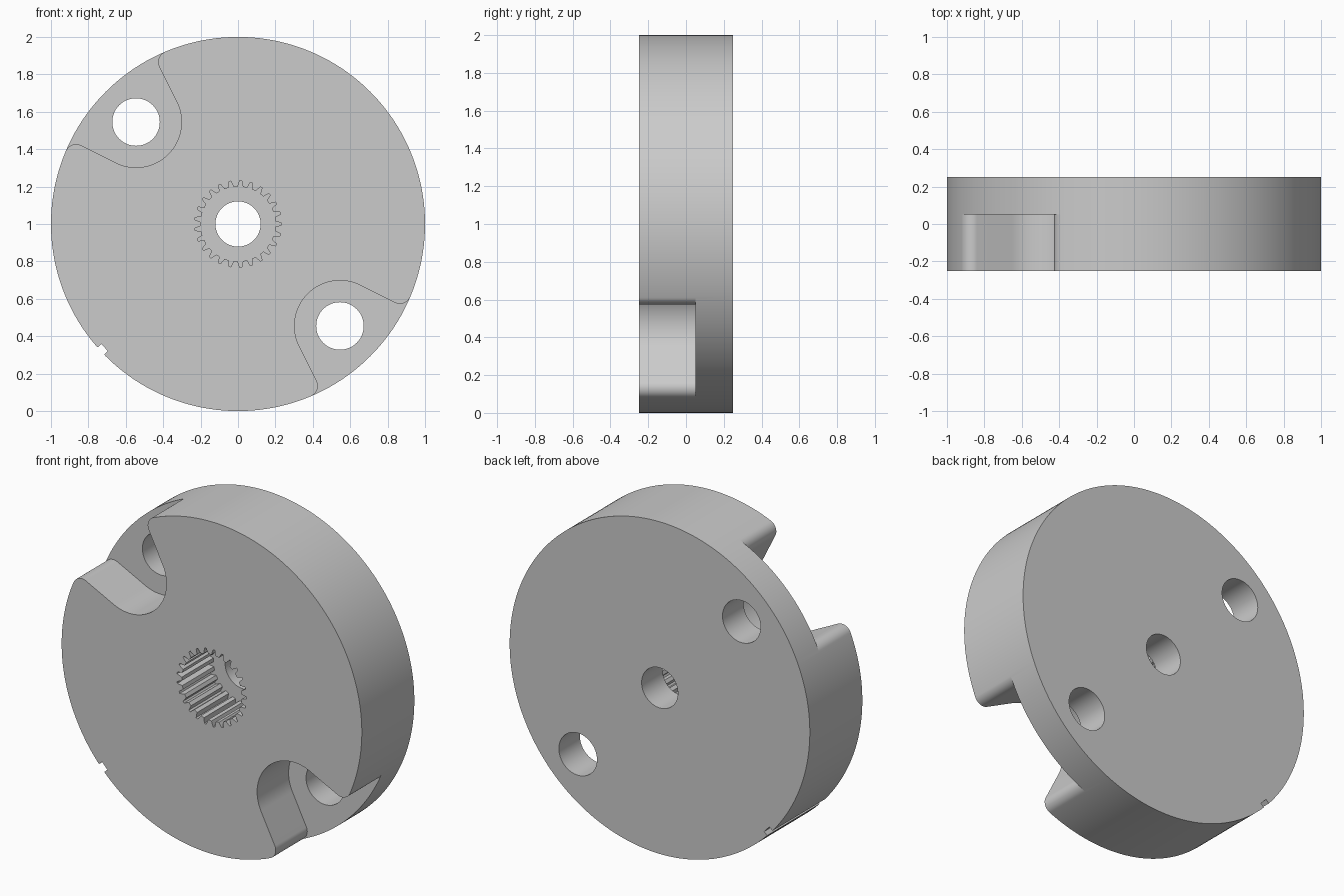
import bpy
import bmesh
from math import sin, cos, pi, radians, atan2, sqrt

cube = bpy.data.objects.get("Cube")
if cube:
    bpy.data.objects.remove(cube, do_unlink=True)

grey = bpy.data.materials.new("light grey")
grey.use_nodes = True
colour = (0.6, 0.6, 0.6, 1)
grey.diffuse_color = colour
grey.node_tree.nodes["Principled BSDF"].inputs["Base Color"].default_value = colour

FRONT, FLOOR, BACK = -0.25, 0.05, 0.25
CENTRE_Z = 1.0


def arc(cx, cz, r, start, end, steps):
    """Points along an arc, angles in radians."""
    return [(cx + r * cos(start + (end - start) * i / steps),
             cz + r * sin(start + (end - start) * i / steps))
            for i in range(steps + 1)]


def circle(cx, cz, r, steps):
    return arc(cx, cz, r, 0, 2 * pi, steps)[:-1]


def rotate(points, angle):
    c, s = cos(angle), sin(angle)
    return [(x * c - z * s, x * s + z * c) for x, z in points]


def prism(name, points, y0, y1):
    """Extrude a profile, drawn around the disc axis, from y0 to y1."""
    bm = bmesh.new()
    face = bm.faces.new([bm.verts.new((x, y0, z + CENTRE_Z)) for x, z in points])
    moved = bmesh.ops.extrude_face_region(bm, geom=[face])["geom"]
    bmesh.ops.translate(bm, vec=(0, y1 - y0, 0),
                        verts=[v for v in moved if isinstance(v, bmesh.types.BMVert)])
    bmesh.ops.recalc_face_normals(bm, faces=bm.faces)
    mesh = bpy.data.meshes.new(name)
    bm.to_mesh(mesh)
    bm.free()
    mesh.materials.append(grey)
    obj = bpy.data.objects.new(name, mesh)
    bpy.context.collection.objects.link(obj)
    return obj


def pocket_profile():
    """Flared slot along +x: round inner end, straight sides, rounded rim corners."""
    centre, radius, fillet, flare = 0.771, 0.243, 0.06, radians(18.43)
    normal = flare + pi / 2
    # Fillet is tangent to the flared side and to the rim
    foot_x = centre + (radius + fillet) * cos(normal)
    foot_z = (radius + fillet) * sin(normal)
    along = foot_x * cos(flare) + foot_z * sin(flare)
    reach = -along + sqrt(along ** 2 - foot_x ** 2 - foot_z ** 2 + (1 - fillet) ** 2)
    fx, fz = foot_x + reach * cos(flare), foot_z + reach * sin(flare)
    rim = atan2(fz, fx)
    corner = arc(fx, fz, fillet, normal - pi, rim, 16)
    upper = [(1.25 * cos(rim), 1.25 * sin(rim))] + corner[::-1]
    lower = [(x, -z) for x, z in upper[::-1]]
    return upper + arc(centre, 0, radius, normal, 2 * pi - normal, 40) + lower


def spline_profile(teeth=25, root=0.2, tip=0.232):
    """Toothed socket outline with narrow outward grooves."""
    pitch = 2 * pi / teeth
    return [(r * cos((i + k) * pitch), r * sin((i + k) * pitch))
            for i in range(teeth)
            for k, r in ((-0.28, root), (-0.1, tip), (0.1, tip), (0.28, root))]


# Disc body
disc = prism("disc_body", circle(0, 0, 1, 256), FRONT, BACK)

# Cutters: socket, axle hole, two pockets with bolt holes, rim notch
cutters = [prism("socket_cutter", spline_profile(), FRONT - 0.1, FLOOR),
           prism("axle_cutter", circle(0, 0, 0.121, 64), FRONT - 0.2, BACK + 0.1)]
for angle in (radians(135), radians(-45)):
    cutters.append(prism("pocket_cutter", rotate(pocket_profile(), angle),
                         FRONT - 0.1, FLOOR))
    cutters.append(prism("bolt_cutter", rotate(circle(0.771, 0, 0.127, 64), angle),
                         FRONT - 0.2, BACK + 0.1))
notch = [(0.972, -0.026), (1.1, -0.026), (1.1, 0.026), (0.972, 0.026)]
cutters.append(prism("notch_cutter", rotate(notch, radians(222.8)),
                     FRONT - 0.1, BACK + 0.1))

for cutter in cutters:
    cutter.hide_render = True
    cut = disc.modifiers.new(cutter.name, "BOOLEAN")
    cut.operation = "DIFFERENCE"
    cut.solver = "EXACT"
    cut.object = cutter

# Bake the cuts and drop the cutters
bpy.context.view_layer.update()
graph = bpy.context.evaluated_depsgraph_get()
baked = bpy.data.meshes.new_from_object(disc.evaluated_get(graph))
disc.modifiers.clear()
disc.data = baked
for cutter in cutters:
    bpy.data.objects.remove(cutter, do_unlink=True)

# Smooth round walls, crisp edges
for obj in bpy.context.selected_objects:
    obj.select_set(False)
disc.select_set(True)
bpy.context.view_layer.objects.active = disc
bpy.ops.object.shade_smooth_by_angle(angle=radians(25))
